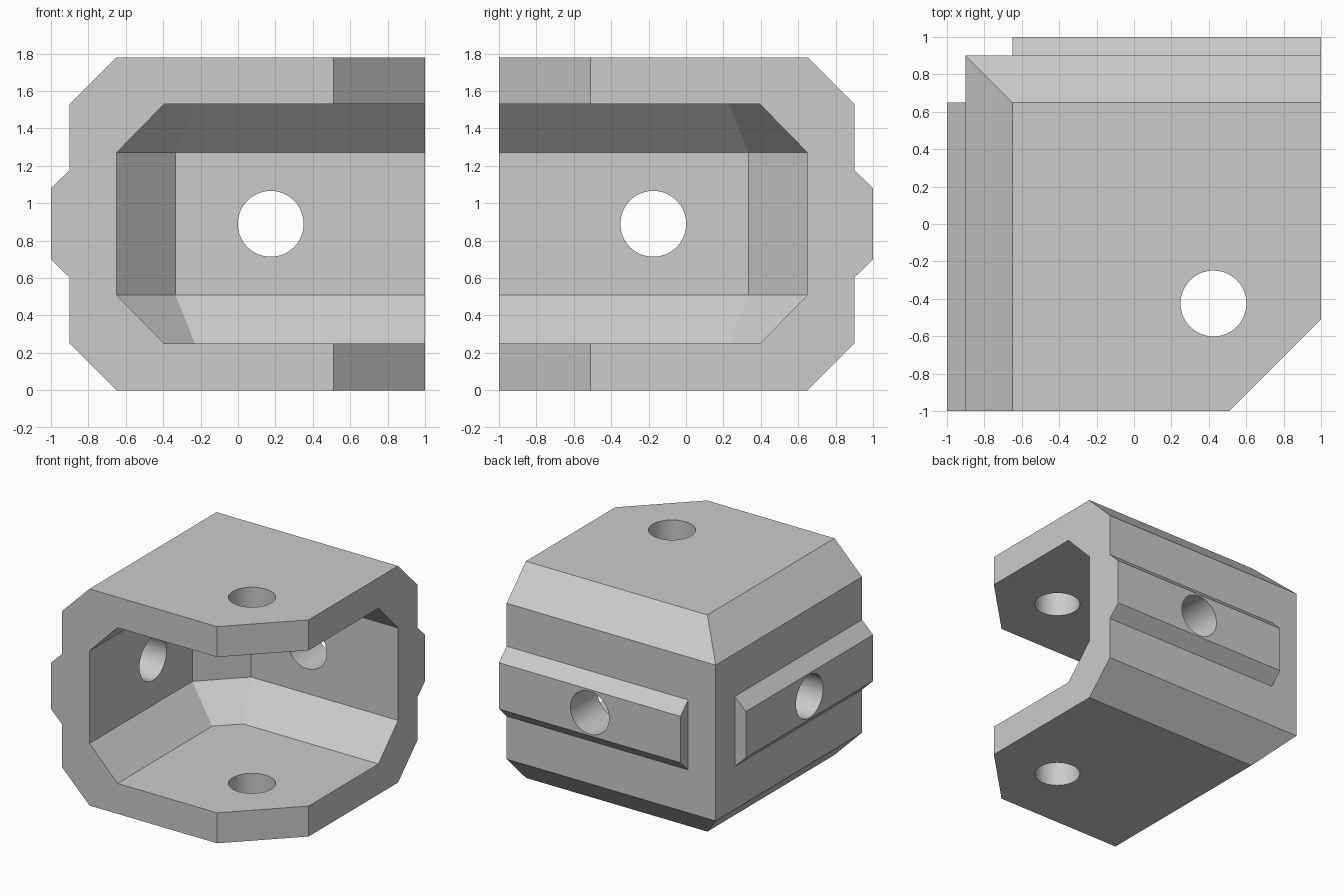
import bpy, bmesh, math
from mathutils import Matrix, Vector

cube = bpy.data.objects.get("Cube")
if cube:
    bpy.data.objects.remove(cube, do_unlink=True)

HEIGHT = 1.78
MID = HEIGHT / 2
CHAMFER = 0.25
HOLE_R = 0.176

grey = bpy.data.materials.new("plain grey")
grey.use_nodes = True
COLOUR = (0.6, 0.6, 0.6, 1)
grey.diffuse_color = COLOUR
grey.node_tree.nodes["Principled BSDF"].inputs["Base Color"].default_value = COLOUR


def add_object(name, bm):
    bmesh.ops.recalc_face_normals(bm, faces=bm.faces)
    mesh = bpy.data.meshes.new(name)
    bm.to_mesh(mesh)
    bm.free()
    mesh.materials.append(grey)
    obj = bpy.data.objects.new(name, mesh)
    bpy.context.collection.objects.link(obj)
    return obj


def loft(name, rings):
    """Solid through matching rings of 3D points."""
    bm = bmesh.new()
    loops = [[bm.verts.new(p) for p in ring] for ring in rings]
    n = len(loops[0])
    for a, b in zip(loops, loops[1:]):
        for i in range(n):
            j = (i + 1) % n
            bm.faces.new((a[i], a[j], b[j], b[i]))
    bm.faces.new(loops[0])
    bm.faces.new(loops[-1])
    return add_object(name, bm)


def cylinder(name, centre, axis, depth):
    bm = bmesh.new()
    turn = Vector((0, 0, 1)).rotation_difference(Vector(axis)).to_matrix().to_4x4()
    bmesh.ops.create_cone(bm, cap_ends=True, segments=64, radius1=HOLE_R,
                          radius2=HOLE_R, depth=depth,
                          matrix=Matrix.Translation(centre) @ turn)
    return add_object(name, bm)


def combine(target, tool, operation):
    tool.hide_render = True
    mod = target.modifiers.new(operation.lower(), "BOOLEAN")
    mod.operation, mod.solver, mod.object = operation, "EXACT", tool
    bpy.context.view_layer.objects.active = target
    bpy.ops.object.modifier_apply(modifier=mod.name)
    bpy.data.objects.remove(tool, do_unlink=True)


# Outer block: chamfered on two walls, front corner cut off
def outer_ring(z, inset):
    w = 0.9 - inset
    return [(-w, -1, z), (0.51, -1, z), (1, -0.51, z), (1, w, z), (-w, w, z)]


bracket = loft("corner_bracket", [
    outer_ring(0, CHAMFER), outer_ring(CHAMFER, 0),
    outer_ring(HEIGHT - CHAMFER, 0), outer_ring(HEIGHT, CHAMFER)])


# Wall ridges, the second mirrored across the diagonal
def ridge_ring(y):
    return [(-0.8, y, MID - 0.385), (-1, y, MID - 0.19),
            (-1, y, MID + 0.19), (-0.8, y, MID + 0.385)]


side = [ridge_ring(-1), ridge_ring(0.65)]
back = [[(-y, -x, z) for x, y, z in ring] for ring in side]
combine(bracket, loft("side_ridge", side), "UNION")
combine(bracket, loft("back_ridge", back), "UNION")


# Cavity: open at two sides, with a bevelled inner corner
def cavity_ring(z, w, bevel):
    far = 1.5
    return [(-w, -far, z), (far, -far, z), (far, w, z),
            (bevel, w, z), (-w, -bevel, z)]


low, high = cavity_ring(0.25, 0.395, -0.23), cavity_ring(0.51, 0.65, -0.335)
flip = lambda ring: [(x, y, HEIGHT - z) for x, y, z in ring]
combine(bracket, loft("cavity", [low, high, flip(high), flip(low)]), "DIFFERENCE")

# Bolt holes through the plates and both walls
for name, centre, axis, depth in (
        ("plate_hole", (0.425, -0.425, MID), (0, 0, 1), 3),
        ("side_hole", (-0.8, -0.175, MID), (1, 0, 0), 0.8),
        ("back_hole", (0.175, 0.8, MID), (0, 1, 0), 0.8)):
    combine(bracket, cylinder(name, centre, axis, depth), "DIFFERENCE")

# Round holes smooth, all other edges crisp
bpy.ops.object.select_all(action="DESELECT")
bracket.select_set(True)
bpy.context.view_layer.objects.active = bracket
bpy.ops.object.shade_smooth_by_angle(angle=math.radians(20))
